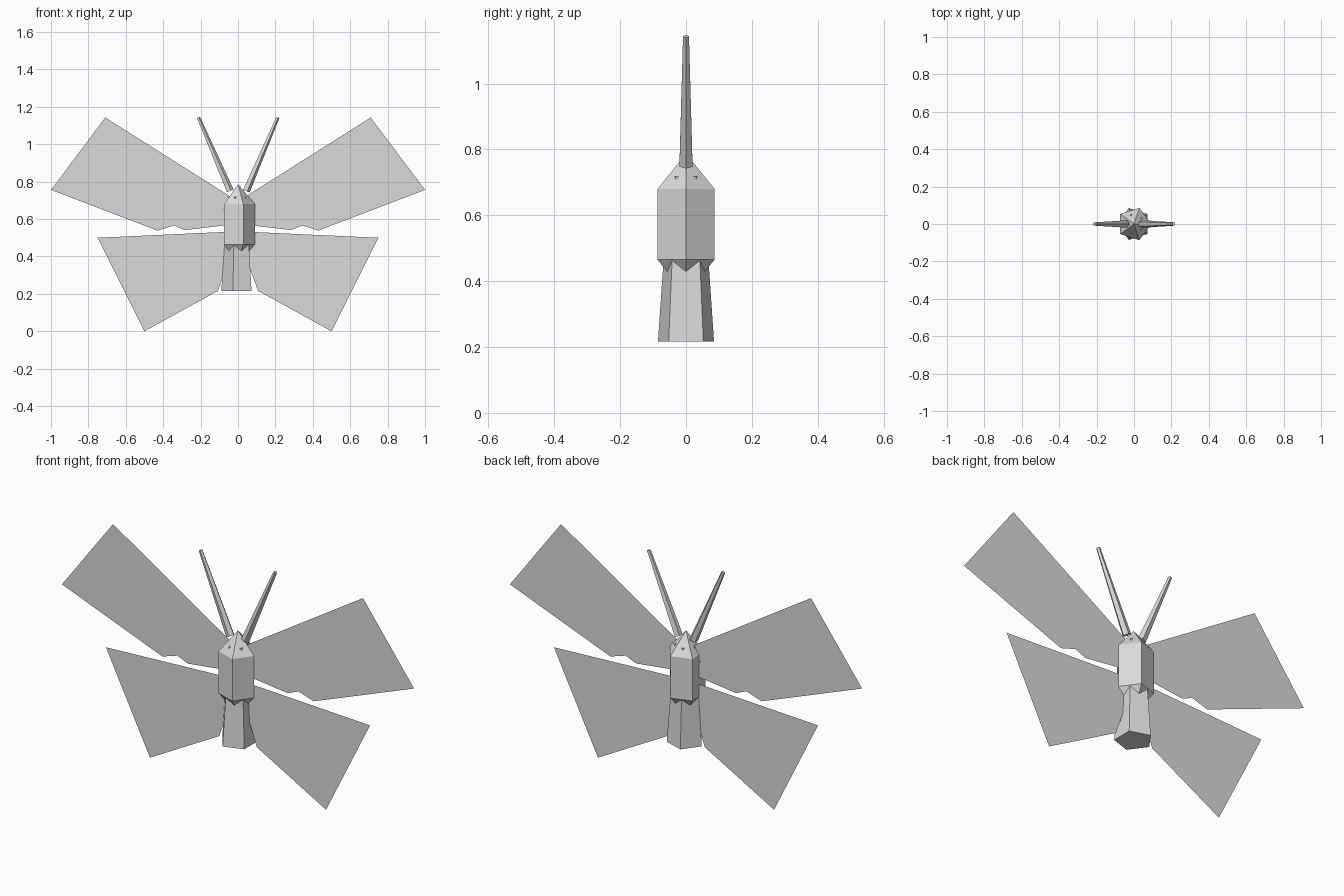
import bpy
import bmesh
from math import cos, sin, pi
from mathutils import Matrix, Vector

SIDES = 5

cube = bpy.data.objects.get("Cube")
if cube:
    bpy.data.objects.remove(cube, do_unlink=True)

grey = bpy.data.materials.new("light_grey")
grey.use_nodes = True
grey.diffuse_color = (0.7, 0.7, 0.7, 1)
grey.node_tree.nodes["Principled BSDF"].inputs["Base Color"].default_value = (0.7, 0.7, 0.7, 1)


def add_object(name, bm):
    mesh = bpy.data.meshes.new(name)
    bm.to_mesh(mesh)
    bm.free()
    mesh.materials.append(grey)
    obj = bpy.data.objects.new(name, mesh)
    bpy.context.collection.objects.link(obj)
    return obj


def lathe(name, profile, turn=0.0, matrix=None):
    """Five-sided solid from (radius, height) pairs; radius 0 makes a point."""
    bm = bmesh.new()
    rings = []
    for r, z in profile:
        angles = [turn + 2 * pi * i / SIDES for i in range(SIDES if r else 1)]
        rings.append([bm.verts.new((r * cos(a), r * sin(a), z)) for a in angles])
    for low, high in zip(rings, rings[1:]):
        for i in range(SIDES):
            j = (i + 1) % SIDES
            if len(low) == 1:
                bm.faces.new((low[0], high[j], high[i]))
            elif len(high) == 1:
                bm.faces.new((low[i], low[j], high[0]))
            else:
                bm.faces.new((low[i], low[j], high[j], high[i]))
    if len(rings[0]) > 1:
        bm.faces.new(rings[0])
    if len(rings[-1]) > 1:
        bm.faces.new(rings[-1])
    if matrix:
        bm.transform(matrix)
    bmesh.ops.recalc_face_normals(bm, faces=bm.faces)
    return add_object(name, bm)


def wing(name, side, outline, y=0.0):
    """Flat wing sheet facing the front."""
    bm = bmesh.new()
    face = bm.faces.new([bm.verts.new((side * x, y, z)) for x, z in outline])
    face.normal_update()
    if face.normal.y > 0:
        face.normal_flip()
    return add_object(name, bm)


# Body: pentagonal prism with a pointed head and a pointed underside
lathe("body", [(0, 0.36), (0.091, 0.465), (0.091, 0.68), (0, 0.787)])

# Abdomen: tapered core, turned half a step, whose top corners just pierce the head
lathe("abdomen", [(0.0895, 0.216), (0.0535, 0.718)], turn=pi / SIDES)

FORE = [(0.04, 0.72), (0.71, 1.143), (1.0, 0.756), (0.43, 0.538), (0.04, 0.662)]
INNER = [(0.07, 0.64), (0.572, 0.965), (0.712, 0.718), (0.284, 0.541), (0.07, 0.566)]
HIND = [(0.05, 0.532), (0.75, 0.5), (0.5, 0.0), (0.107, 0.216), (0.052, 0.37)]

for label, side in (("left", 1), ("right", -1)):
    # Wings
    wing(label + "_fore_wing", side, FORE)
    wing(label + "_inner_wing", side, INNER, -0.001)
    wing(label + "_hind_wing", side, HIND)

    # Antenna leaning outward
    base = Vector((side * 0.043, 0, 0.75))
    tip = Vector((side * 0.212, 0, 1.143))
    axis = tip - base
    lean = Matrix.Translation(base) @ Matrix.Rotation(
        side * Vector((0, 0, 1)).angle(axis), 4, "Y")
    lathe(label + "_antenna", [(0.021, 0), (0.0095, axis.length)], matrix=lean)
